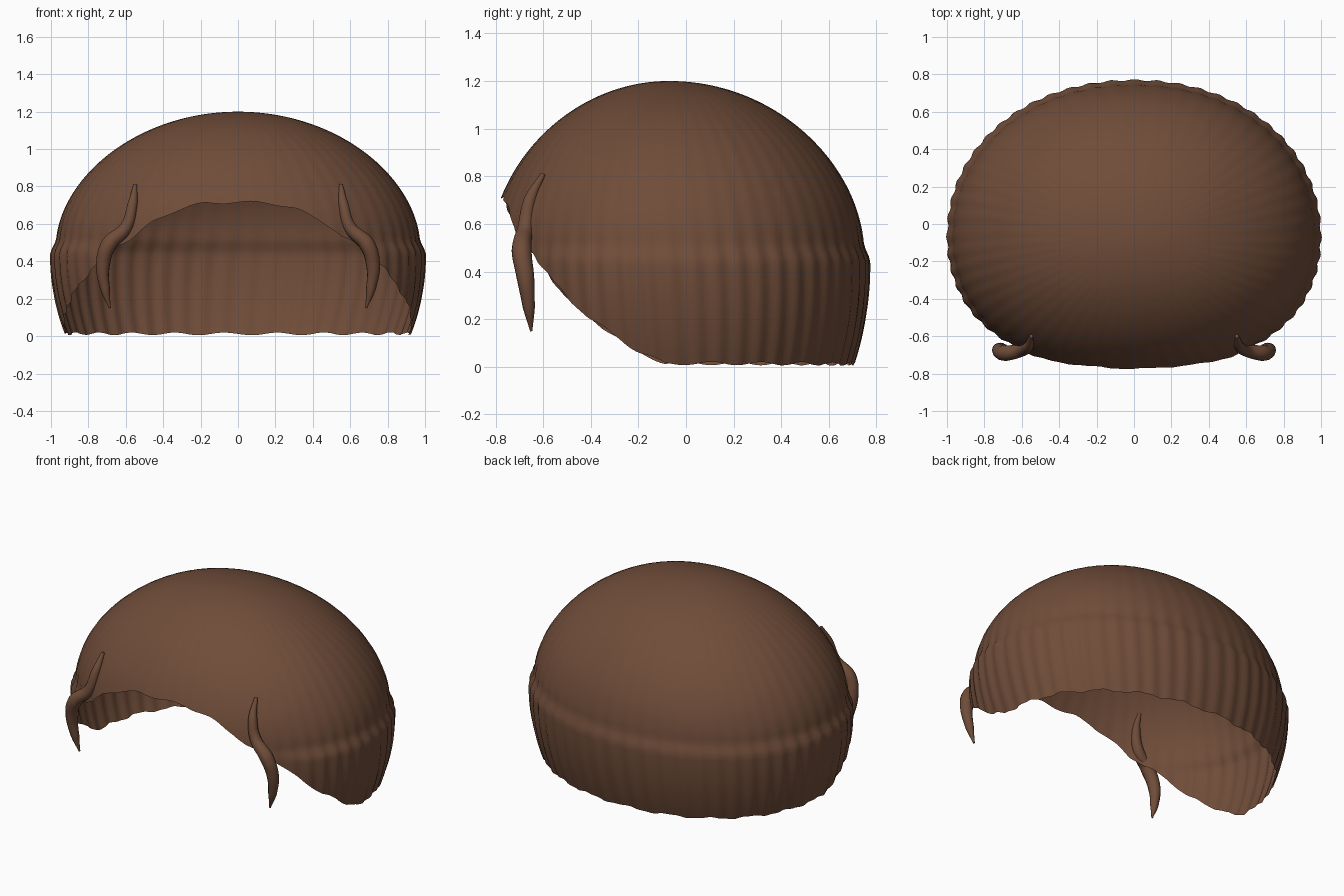
import bpy, bmesh, math

cube = bpy.data.objects.get("Cube")
if cube:
    bpy.data.objects.remove(cube)

COLS, ROWS = 288, 64
TOP, RIDGE = 1.2, 0.5
POWER = 2 / 2.1
# Hairline: (cosine of the angle from the front, height)
HAIRLINE = [(-1, .012), (.02, .014), (.16, .06), (.42, .2), (.56, .3), (.73, .46),
            (.83, .53), (.88, .6), (.95, .68), (.985, .71), (1, .715)]

brown = bpy.data.materials.new("brown_hair")
brown.use_nodes = True
brown.diffuse_color = (.16, .073, .041, 1)
bsdf = brown.node_tree.nodes["Principled BSDF"]
bsdf.inputs["Base Color"].default_value = brown.diffuse_color
bsdf.inputs["Roughness"].default_value = 0.8


def smooth(a, b, v):
    t = min(1, max(0, (v - a) / (b - a)))
    return t * t * (3 - 2 * t)


def hairline(c):
    for (c0, z0), (c1, z1) in zip(HAIRLINE, HAIRLINE[1:]):
        if c <= c1:
            return z0 + (z1 - z0) * (c - c0) / (c1 - c0)
    return HAIRLINE[-1][1]


def signed_pow(v):
    return math.copysign(abs(v) ** POWER, v)


def hair_point(angle, z):
    """Point on the hair at an angle from the front and a height."""
    c, s = math.cos(angle), math.sin(angle)
    t = max(0, (z - RIDGE) / (TOP - RIDGE))
    r = math.sqrt(max(0, 1 - t ** 1.8))
    # lower band bulges beyond the crown, fading out at the front
    low = max(0, (0.42 - z) / 0.42)
    step = 0.03 * (1 - smooth(0.44, 0.52, z)) * (1 - smooth(0.45, 0.9, c))
    r += step - 0.085 * low ** 2
    # combed strands
    band = 1 - smooth(0.4, 0.65, z)
    r *= 1 + (0.0015 + 0.004 * band) * math.sin(56 * angle + 4 * z)
    depth = 0.75 if c > 0 else 0.815
    return (0.97 * r * signed_pow(s), -0.07 - depth * r * signed_pow(c), z)


# Hair cap: open shell with a raised fringe and a fuller lower band
bm = bmesh.new()
grid = []
for i in range(COLS):
    a = math.tau * i / COLS
    base = hairline(math.cos(a)) + 0.007 * math.sin(22 * a)
    heights = [base + (TOP - base) * math.sin(math.pi / 2 * j / ROWS) for j in range(ROWS)]
    grid.append([bm.verts.new(hair_point(a, z)) for z in heights])
crown = bm.verts.new((0, -0.07, TOP))
for i in range(COLS):
    left, right = grid[i], grid[(i + 1) % COLS]
    for j in range(ROWS - 1):
        bm.faces.new((left[j], right[j], right[j + 1], left[j + 1]))
    bm.faces.new((left[-1], right[-1], crown))
for f in bm.faces:
    f.smooth = True
mesh = bpy.data.meshes.new("hair_cap")
bm.to_mesh(mesh)
bm.free()
mesh.materials.append(brown)
bpy.context.collection.objects.link(bpy.data.objects.new("hair_cap", mesh))

# Side locks: rooted on the cap and hanging in front of the temples
LOCK = [(.55, -.60, .81, .3), (.565, -.655, .7, .8), (.60, -.675, .58, 1),
        (.69, -.69, .49, 1.25), (.722, -.675, .38, 1.1), (.71, -.66, .25, .75),
        (.685, -.65, .15, .15)]
for name, side in (("left_lock", 1), ("right_lock", -1)):
    curve = bpy.data.curves.new(name, "CURVE")
    curve.dimensions = "3D"
    curve.bevel_depth = 0.034
    curve.bevel_resolution = 4
    curve.use_fill_caps = True
    spline = curve.splines.new("BEZIER")
    spline.bezier_points.add(len(LOCK) - 1)
    for p, (x, y, z, radius) in zip(spline.bezier_points, LOCK):
        p.co = (x * side, y, z)
        p.radius = radius
        p.handle_left_type = p.handle_right_type = "AUTO"
    curve.materials.append(brown)
    lock = bpy.data.objects.new(name, curve)
    bpy.context.collection.objects.link(lock)
    bpy.ops.object.select_all(action="DESELECT")
    lock.select_set(True)
    bpy.context.view_layer.objects.active = lock
    bpy.ops.object.convert(target="MESH")
    bpy.ops.object.shade_smooth_by_angle(angle=math.radians(50))
